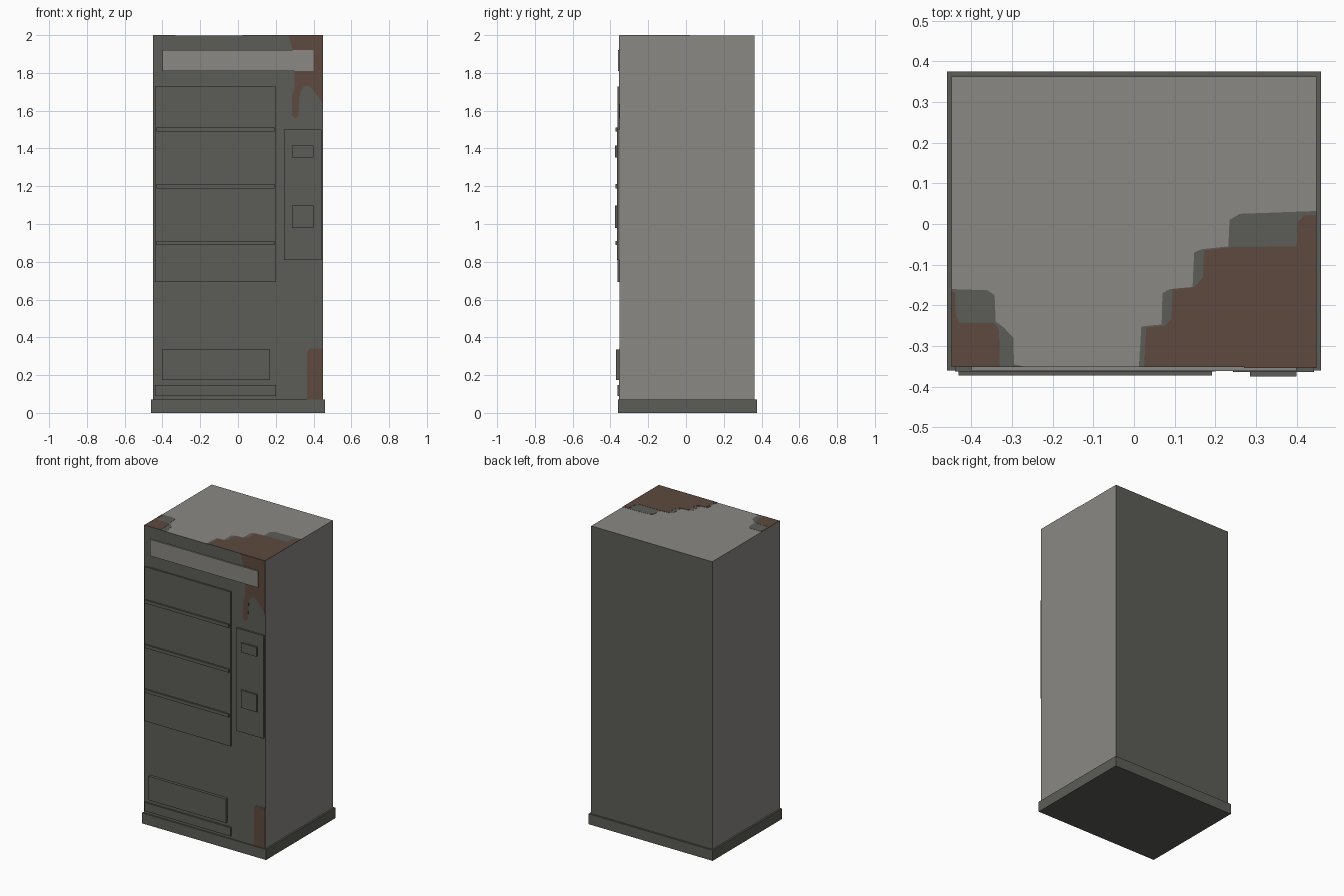
import bpy, bmesh
from mathutils import Vector

if "Cube" in bpy.data.objects:
    bpy.data.objects.remove(bpy.data.objects["Cube"])


def material(name, rgb):
    m = bpy.data.materials.new(name)
    m.diffuse_color = (*rgb, 1)
    m.use_nodes = True
    m.node_tree.nodes["Principled BSDF"].inputs["Base Color"].default_value = m.diffuse_color
    return m


DARK = material("dark_grey", (0.107, 0.107, 0.095))
LIGHT = material("pale_grey", (0.254, 0.246, 0.227))
RUST = material("rust_brown", (0.109, 0.067, 0.050))


def finish(name, bm, mats):
    bmesh.ops.recalc_face_normals(bm, faces=bm.faces)
    me = bpy.data.meshes.new(name)
    bm.to_mesh(me)
    bm.free()
    for m in mats:
        me.materials.append(m)
    ob = bpy.data.objects.new(name, me)
    bpy.context.collection.objects.link(ob)
    return ob


def box(name, x, y, z, *mats):
    bm = bmesh.new()
    bmesh.ops.create_cube(bm, size=1)
    for v in bm.verts:
        for i, (lo, hi) in enumerate((x, y, z)):
            v.co[i] = lo if v.co[i] < 0 else hi
    return finish(name, bm, mats)


def plate(name, pts, place, depth, mat):
    """Thin flat patch: outline points placed in 3D, then extruded."""
    bm = bmesh.new()
    face = bm.faces.new([bm.verts.new(place(*p)) for p in pts])
    ext = bmesh.ops.extrude_face_region(bm, geom=[face])["geom"]
    bmesh.ops.translate(bm, vec=Vector(depth),
                        verts=[g for g in ext if isinstance(g, bmesh.types.BMVert)])
    return finish(name, bm, [mat])


TOP, FRONT = 1.998, -0.352

# Cabinet: front and back dark, sides and top pale
body = box("cabinet", (-0.449, 0.449), (FRONT, 0.363), (0.07, TOP), LIGHT, DARK)
for p in body.data.polygons:
    p.material_index = 1 if abs(p.normal.y) > 0.5 else 0

# Plinth
box("plinth", (-0.46, 0.46), (-0.36, 0.375), (0, 0.07), DARK)


# Front fittings
def fitting(name, x, z, y, mat=DARK):
    box(name, x, (y, FRONT + 0.004), z, mat)


fitting("header_sign", (-0.40, 0.40), (1.81, 1.92), -0.361, LIGHT)
fitting("display_window", (-0.44, 0.20), (0.693, 1.728), -0.363)
for i in range(3):
    z = 0.90 + 0.30 * i
    fitting(f"shelf_{i + 1}", (-0.432, 0.192), (z - 0.011, z + 0.011), -0.373)
fitting("control_panel", (0.243, 0.443), (0.81, 1.50), -0.364)
fitting("coin_plate", (0.285, 0.40), (1.352, 1.415), -0.375)
fitting("keypad", (0.285, 0.40), (0.98, 1.097), -0.375)
fitting("delivery_flap", (-0.403, 0.17), (0.175, 0.335), -0.371)
fitting("kick_strip", (-0.44, 0.20), (0.09, 0.147), -0.363)


# Rust patches on the front
def on_front(x, z):
    return (x, FRONT, z)


plate("front_rust_drip",
      [(0.449, TOP), (0.27, TOP), (0.282, 1.95), (0.296, 1.90), (0.30, 1.80),
       (0.298, 1.71), (0.285, 1.68), (0.286, 1.57), (0.305, 1.56), (0.32, 1.575),
       (0.328, 1.69), (0.345, 1.725), (0.365, 1.735), (0.39, 1.72), (0.42, 1.68),
       (0.449, 1.635)], on_front, (0, -0.002, 0), RUST)
plate("front_rust_corner",
      [(0.365, 0.07), (0.449, 0.07), (0.449, 0.34), (0.38, 0.34), (0.365, 0.32)],
      on_front, (0, -0.002, 0), RUST)


# Worn patches on the roof: bare dark metal with rust above it
def on_top(x, y):
    return (x, y, TOP)


worn = [
    ("roof_bare_right", DARK, 0.001,
     [(0.449, FRONT), (0.012, FRONT), (0.018, -0.252), (0.068, -0.247),
      (0.07, -0.17), (0.088, -0.16), (0.144, -0.155), (0.148, -0.07),
      (0.166, -0.062), (0.232, -0.055), (0.235, 0.01), (0.26, 0.025), (0.449, 0.032)]),
    ("roof_rust_right", RUST, 0.002,
     [(0.449, FRONT), (0.025, FRONT), (0.03, -0.255), (0.075, -0.25),
      (0.092, -0.235), (0.095, -0.16), (0.15, -0.155), (0.17, -0.13),
      (0.172, -0.065), (0.24, -0.057), (0.40, -0.055), (0.402, 0.005),
      (0.42, 0.022), (0.449, 0.022)]),
    ("roof_bare_left", DARK, 0.001,
     [(-0.449, FRONT), (-0.265, FRONT), (-0.295, -0.345), (-0.297, -0.28),
      (-0.32, -0.255), (-0.34, -0.24), (-0.343, -0.175), (-0.36, -0.163),
      (-0.449, -0.16)]),
    ("roof_rust_left", RUST, 0.002,
     [(-0.449, FRONT), (-0.33, FRONT), (-0.332, -0.26), (-0.345, -0.244),
      (-0.43, -0.243), (-0.439, -0.22), (-0.439, -0.17), (-0.449, -0.165)]),
]
for name, mat, h, pts in worn:
    plate(name, pts, on_top, (0, 0, h), mat)
